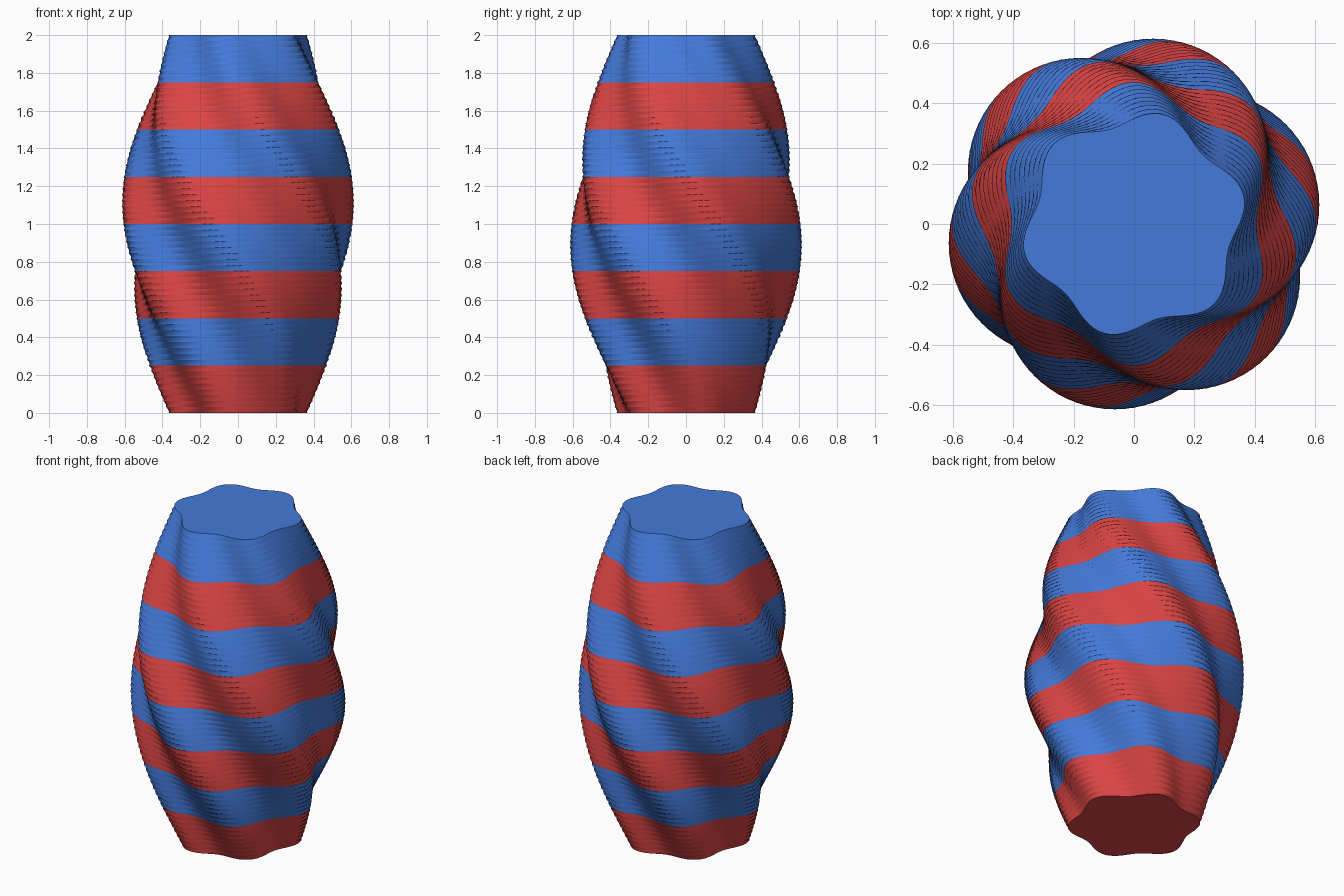
import bpy
import bmesh
from math import sin, cos, pi, tau

if "Cube" in bpy.data.objects:
    bpy.data.objects.remove(bpy.data.objects["Cube"])

HEIGHT = 2.0
ROWS = 64        # thin layers, eight per colour band
COLS = 120       # points around each layer
SHEAR = 3        # columns each layer leans by, giving the ridged flanks
LOBES = 6
BANDS = 8


def material(name, color):
    mat = bpy.data.materials.new(name)
    mat.diffuse_color = (*color, 1.0)
    mat.use_nodes = True
    mat.node_tree.nodes["Principled BSDF"].inputs["Base Color"].default_value = mat.diffuse_color
    return mat


def radius(angle, z):
    # bulging profile with six lobes that twist clockwise going up
    body = 0.35 + 0.23 * sin(pi * z / HEIGHT)
    return body * (1 + 0.075 * sin(LOBES * angle + tau * z))


bm = bmesh.new()

# Stacked lobed outlines
rings = []
for j in range(ROWS + 1):
    z = HEIGHT * j / ROWS
    ring = []
    for i in range(COLS):
        a = tau * i / COLS
        r = radius(a, z)
        ring.append(bm.verts.new((r * cos(a), r * sin(a), z)))
    rings.append(ring)

# Twisted wall, coloured in alternating horizontal bands
for j in range(ROWS):
    low, high = rings[j], rings[j + 1]
    band = j * BANDS // ROWS
    for i in range(COLS):
        k = (i + 1) % COLS
        face = bm.faces.new((low[i], low[k],
                             high[(k + SHEAR) % COLS], high[(i + SHEAR) % COLS]))
        face.material_index = band % 2

# Flat bottom and top caps
bm.faces.new(rings[0][::-1]).material_index = 0
bm.faces.new(rings[-1]).material_index = 1

mesh = bpy.data.meshes.new("twisted_vase")
bm.to_mesh(mesh)
bm.free()
mesh.materials.append(material("red", (0.70, 0.058, 0.058)))
mesh.materials.append(material("blue", (0.058, 0.195, 0.70)))
vase = bpy.data.objects.new("twisted_vase", mesh)
bpy.context.collection.objects.link(vase)
